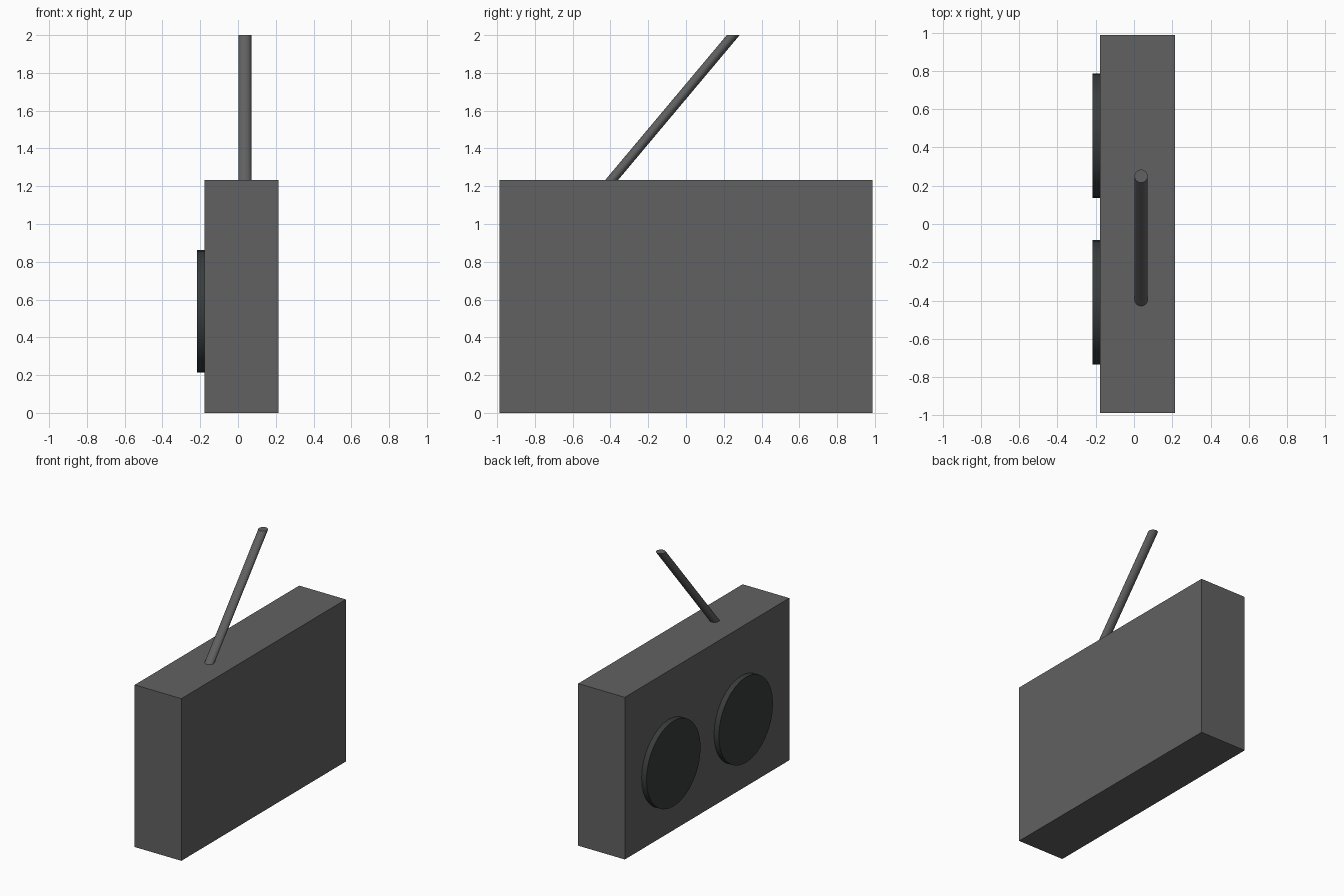
import bpy, math
from mathutils import Matrix

if "Cube" in bpy.data.objects:
    bpy.data.objects.remove(bpy.data.objects["Cube"])


def material(name, rgb):
    m = bpy.data.materials.new(name)
    m.diffuse_color = (*rgb, 1)
    m.use_nodes = True
    m.node_tree.nodes["Principled BSDF"].inputs["Base Color"].default_value = m.diffuse_color
    return m


grey = material("casing_grey", (0.12, 0.12, 0.12))
dark = material("speaker_dark", (0.04, 0.046, 0.044))


def finish(name, mat, smooth=False):
    ob = bpy.context.object
    ob.name = name
    ob.data.materials.append(mat)
    if smooth:
        bpy.ops.object.shade_smooth_by_angle(angle=math.radians(30))
    return ob


# Casing
bpy.ops.mesh.primitive_cube_add(size=1)
casing = finish("casing", grey)
casing.data.transform(Matrix.Translation((0.019, 0, 0.616)) @
                      Matrix.Diagonal((0.392, 1.974, 1.232, 1)))

# Two speaker discs on the -x face
for name, y in (("speaker_left", 0.461), ("speaker_right", -0.408)):
    bpy.ops.mesh.primitive_cylinder_add(vertices=32, radius=0.325, depth=0.042,
                                        location=(-0.197, y, 0.538),
                                        rotation=(0, math.pi / 2, 0))
    finish(name, dark, True)

# Slanted aerial: sheared cylinder with level ends
z0, z1, y0, y1 = 1.23, 2.0, -0.396, 0.25
bpy.ops.mesh.primitive_cylinder_add(vertices=32, radius=0.034, depth=z1 - z0)
aerial = finish("aerial", grey)
shear = Matrix.Identity(4)
shear[1][2] = (y1 - y0) / (z1 - z0)
aerial.data.transform(Matrix.Translation((0.037, (y0 + y1) / 2, (z0 + z1) / 2)) @ shear)
bpy.ops.object.shade_smooth_by_angle(angle=math.radians(30))
